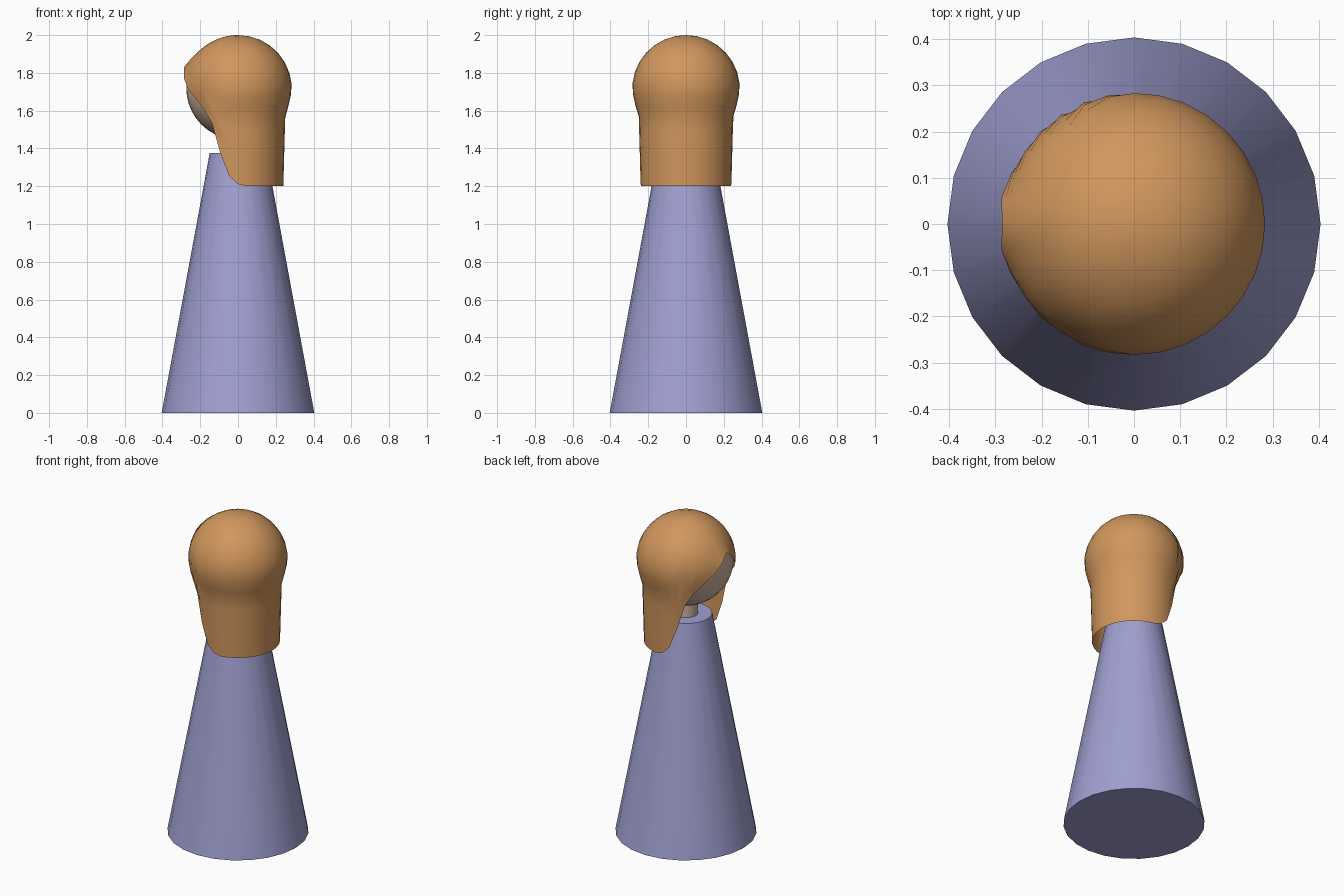
import bpy, bmesh
from math import sin, cos, pi, acos, sqrt, degrees

cube = bpy.data.objects.get("Cube")
if cube:
    bpy.data.objects.remove(cube)


def material(name, rgb):
    m = bpy.data.materials.new(name)
    m.use_nodes = True
    m.diffuse_color = (*rgb, 1)
    m.node_tree.nodes["Principled BSDF"].inputs["Base Color"].default_value = (*rgb, 1)
    return m


robe = material("lavender", (0.35, 0.35, 0.64))
skin = material("skin", (0.64, 0.45, 0.37))
hair_color = material("light brown", (0.64, 0.31, 0.11))


def finish(obj, name, mat):
    obj.name = name
    obj.data.materials.append(mat)
    bpy.ops.object.select_all(action='DESELECT')
    obj.select_set(True)
    bpy.context.view_layer.objects.active = obj
    bpy.ops.object.shade_smooth_by_angle(angle=0.9)


def frustum(name, r1, r2, z1, z2, mat, sides=24):
    bpy.ops.mesh.primitive_cone_add(vertices=sides, radius1=r1, radius2=r2,
                                    depth=z2 - z1, location=(0, 0, (z1 + z2) / 2))
    finish(bpy.context.object, name, mat)


# Body, neck and head
frustum("body", 0.404, 0.15, 0, 1.375, robe)
frustum("neck", 0.07, 0.07, 1.36, 1.52, skin, 16)
bpy.ops.mesh.primitive_uv_sphere_add(segments=32, ring_count=20, radius=0.274,
                                     location=(0, 0, 1.72))
finish(bpy.context.object, "head", skin)


def lerp(points, x):
    for (a, fa), (b, fb) in zip(points, points[1:]):
        if x <= b:
            return fa + (fb - fa) * max(0, (x - a) / (b - a))
    return points[-1][1]


# Hair: dome running into a curtain, with a hairline cut away around the face
R, CENTER = 0.285, 1.715
ARC = R * pi / 2
CURTAIN = [(1.2, 0.24), (1.57, 0.25), (1.65, 0.275), (CENTER, R)]
HAIRLINE = [(0, 1.83), (22, 1.72), (43, 1.635), (56, 1.54), (64, 1.42),
            (76, 1.27), (85, 1.22), (97, 1.2)]   # degrees from face, height
COLUMNS, ROWS = 32, 16


def hair_point(s):
    if s < ARC:
        return R * sin(s / R), CENTER + R * cos(s / R)
    z = CENTER - (s - ARC)
    return lerp(CURTAIN, z), z


bm = bmesh.new()
pole = bm.verts.new((0, 0, CENTER + R))
columns = []
for i in range(COLUMNS):
    a = 2 * pi * i / COLUMNS
    off_face = degrees(acos(cos(a)))
    low = lerp(HAIRLINE, off_face)
    end = R * acos((low - CENTER) / R) if low > CENTER else ARC + CENTER - low
    fringe = max(0, 1 - off_face / 25) * 0.025
    column = []
    for j in range(1, ROWS + 1):
        t = j / ROWS
        r, z = hair_point(end * t)
        r += fringe * t ** 4
        column.append(bm.verts.new((-r * cos(a), r * sin(a), z)))
    columns.append(column)
for i, c in enumerate(columns):
    d = columns[(i + 1) % COLUMNS]
    bm.faces.new((pole, c[0], d[0]))
    for j in range(ROWS - 1):
        bm.faces.new((c[j], c[j + 1], d[j + 1], d[j]))
bmesh.ops.recalc_face_normals(bm, faces=bm.faces)
if max(bm.faces, key=lambda f: f.calc_center_median().z).normal.z < 0:
    bmesh.ops.reverse_faces(bm, faces=bm.faces)
mesh = bpy.data.meshes.new("hair")
bm.to_mesh(mesh)
bm.free()
hair = bpy.data.objects.new("hair", mesh)
bpy.context.collection.objects.link(hair)
finish(hair, "hair", hair_color)
